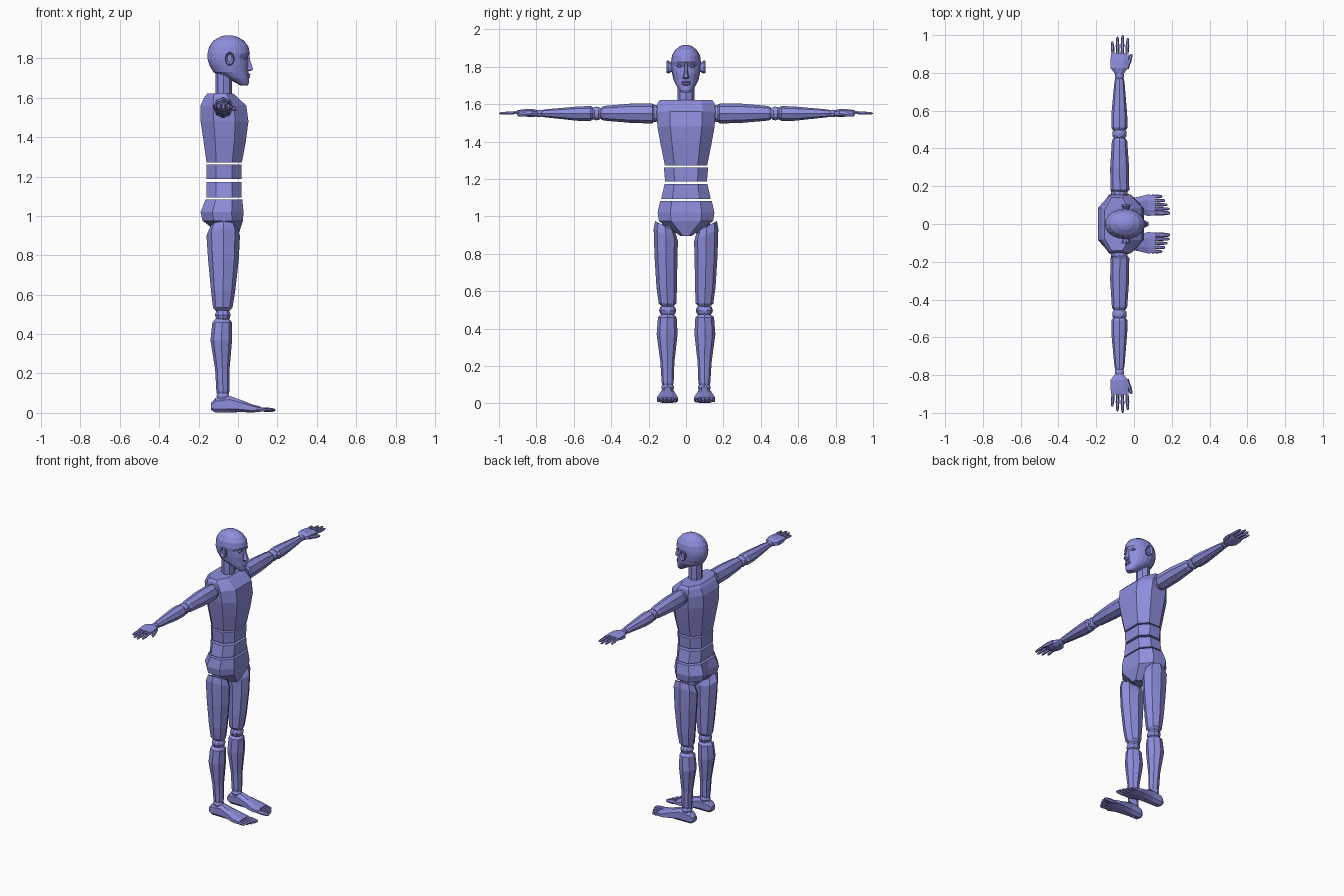
import bpy
import bmesh
from math import cos, sin, pi, exp
from mathutils import Matrix, Vector

default_cube = bpy.data.objects.get("Cube")
if default_cube:
    bpy.data.objects.remove(default_cube)

# One periwinkle colour for the whole figure
COLOUR = (0.27, 0.27, 0.72, 1)
skin = bpy.data.materials.new("periwinkle")
skin.use_nodes = True
skin.diffuse_color = COLOUR
shader = skin.node_tree.nodes["Principled BSDF"]
shader.inputs["Base Color"].default_value = COLOUR
shader.inputs["Roughness"].default_value = 0.7


def ngon(sides):
    """Unit polygon used as a limb section."""
    return [(cos(2 * pi * i / sides), sin(2 * pi * i / sides)) for i in range(sides)]


def chamfered(a, b):
    """Unit rectangle with cut corners and a point in the middle of each side."""
    return [(1, 0), (1, b), (a, 1), (0, 1), (-a, 1), (-1, b),
            (-1, 0), (-1, -b), (-a, -1), (0, -1), (a, -1), (1, -b)]


def finish(name, bm, paired):
    bmesh.ops.recalc_face_normals(bm, faces=bm.faces)
    mesh = bpy.data.meshes.new(name)
    bm.to_mesh(mesh)
    bm.free()
    mesh.materials.append(skin)
    obj = bpy.data.objects.new(name, mesh)
    bpy.context.collection.objects.link(obj)
    if paired:
        mirror = obj.modifiers.new("other_side", 'MIRROR')
        mirror.use_axis = (False, True, False)
    return obj


def loft(name, axis, section, rings, paired=False, reshape=None):
    """Skin rings (position, low u, high u, low v, high v) along an axis."""
    place = {'x': lambda t, u, v: (t, u, v),
             'y': lambda t, u, v: (u, t, v),
             'z': lambda t, u, v: (u, v, t)}[axis]
    bm = bmesh.new()
    loops = []
    for t, u0, u1, v0, v1 in rings:
        loops.append([bm.verts.new(place(t, (u0 + u1) / 2 + p * (u1 - u0) / 2,
                                         (v0 + v1) / 2 + q * (v1 - v0) / 2))
                      for p, q in section])
    count = len(section)
    for low, high in zip(loops, loops[1:]):
        for i in range(count):
            j = (i + 1) % count
            bm.faces.new((low[i], low[j], high[j], high[i]))
    bm.faces.new(loops[0])
    bm.faces.new(loops[-1])
    if reshape:
        for vert in bm.verts:
            reshape(vert.co)
    return finish(name, bm, paired)


def ball(name, centre, size, paired=True):
    bm = bmesh.new()
    bmesh.ops.create_uvsphere(bm, u_segments=10, v_segments=6, radius=1,
                              matrix=Matrix.Translation(centre) @ Matrix.Diagonal((*size, 1)))
    return finish(name, bm, paired)


def wide(*rows):
    """Rings of a centred part, given as (height, back, front, half width)."""
    return [(z, back, front, -w, w) for z, back, front, w in rows]


octagon = ngon(8)
torso = chamfered(0.45, 0.55)

# Torso blocks
loft("chest", 'z', torso, wide(
    (1.272, -.16, .02, .113), (1.38, -.175, .04, .135), (1.48, -.19, .053, .153),
    (1.56, -.19, .042, .157), (1.605, -.17, -.005, .152), (1.622, -.155, -.025, .14)))
loft("upper_waist", 'z', torso, wide((1.187, -.16, .018, .112), (1.262, -.16, .018, .118)))
loft("lower_waist", 'z', torso, wide((1.094, -.16, .018, .132), (1.172, -.16, .018, .115)))


def shape_pelvis(co):
    # Rear cleft, and a crotch raised at the back
    if co.x < -.1 and abs(co.y) < .01 and co.z < 1.05:
        co.x += .025
    if co.z < .95 and co.x < -.08:
        co.z += .03


loft("pelvis", 'z', torso, wide(
    (.895, -.11, .0, .03), (.935, -.165, .012, .085), (.975, -.18, .025, .145),
    (1.02, -.19, .028, .152), (1.083, -.165, .022, .138)), reshape=shape_pelvis)
loft("neck", 'z', octagon, wide((1.61, -.115, -.03, .045), (1.75, -.115, -.03, .045)))


# Head with pressed-in eye sockets
def press_sockets(co):
    if co.x > 0:
        dent = ((abs(co.y) - .035) / .02) ** 2 + ((co.z - 1.803) / .015) ** 2
        co.x -= .012 * exp(-dent)


head_section = [(cos(a) * (1 if cos(a) < 0 else .97 + .03 * cos(a)), sin(a))
                for a in [2 * pi * i / 20 for i in range(20)]]
loft("head", 'z', head_section, wide(
    (1.662, .012, .05, .022), (1.675, -.01, .056, .034), (1.7, -.06, .056, .052),
    (1.73, -.125, .053, .067), (1.765, -.145, .053, .075), (1.79, -.153, .053, .078),
    (1.803, -.155, .053, .079), (1.825, -.155, .06, .08), (1.86, -.146, .053, .075),
    (1.89, -.125, .03, .058), (1.91, -.09, -.005, .032), (1.917, -.065, -.03, .012)),
    reshape=press_sockets)

# Face
loft("nose", 'z', chamfered(.3, .5), wide(
    (1.735, .03, .062, .012), (1.742, .03, .077, .018), (1.757, .03, .073, .013),
    (1.79, .03, .062, .008), (1.82, .03, .058, .01)))
for name, z in (("lower_lip", 1.706), ("upper_lip", 1.718)):
    loft(name, 'z', octagon, wide(
        (z - .006, .03, .057, .018), (z, .03, .064, .026), (z + .006, .03, .057, .02)))
ball("eyes", (.036, .035, 1.803), (.011, .014, .008))
loft("ears", 'y', octagon, [
    (.07, -.055, -.03, 1.775, 1.815), (.096, -.066, -.018, 1.762, 1.834),
    (.104, -.064, -.022, 1.768, 1.83), (.094, -.055, -.03, 1.78, 1.82)], True)

# Arms
ball("shoulders", (-.078, .163, 1.55), (.046, .03, .046))
loft("upper_arms", 'y', octagon, [
    (.165, -.11, -.04, 1.51, 1.59), (.18, -.125, -.025, 1.496, 1.604),
    (.3, -.126, -.026, 1.5, 1.602), (.44, -.117, -.036, 1.512, 1.59),
    (.455, -.11, -.045, 1.52, 1.58)], True)
ball("elbows", (-.077, .478, 1.55), (.04, .036, .037))
loft("forearms", 'y', octagon, [
    (.495, -.11, -.045, 1.52, 1.58), (.51, -.12, -.034, 1.51, 1.59),
    (.58, -.12, -.036, 1.511, 1.587), (.75, -.104, -.05, 1.529, 1.572),
    (.77, -.1, -.054, 1.533, 1.568)], True)
ball("wrists", (-.077, .785, 1.55), (.025, .025, .02))

# Hands
loft("palms", 'y', torso, [
    (.795, -.1, -.055, 1.535, 1.567), (.825, -.124, -.033, 1.53, 1.575),
    (.87, -.125, -.028, 1.535, 1.572), (.903, -.12, -.03, 1.545, 1.567)], True)


def digit(name, axis, points, thickness):
    """Tapered finger or toe through a list of joints, slightly swollen at each."""
    start, end = Vector(points[0]), Vector(points[1])
    rings = []
    for step, girth in ((0, 1), (.3, .85), (.5, 1), (.75, .8), (.92, .7), (1, .3)):
        t, u, v = start.lerp(end, step)
        r = thickness * girth
        rings.append((t, u - r, u + r, v - r, v + r))
    loft(name, axis, ngon(6), rings, True)


for i, (name, tip) in enumerate((("little", .967), ("ring", .992),
                                 ("middle", 1), ("index", .985))):
    x = -.11 + .024 * i
    digit(name + "_fingers", 'y', ((.89, x, 1.556), (tip, x - .006 + .004 * i, 1.55)), .01)
digit("thumbs", 'y', ((.82, -.04, 1.55), (.9, -.014, 1.54)), .013)


# Legs, with thigh tops sloping up to the outside
def slope_top(co):
    if co.z > .85:
        co.z += .5 * (co.y - .107)


ball("hips", (-.075, .088, .94), (.055, .045, .045))
loft("thighs", 'z', octagon, [
    (.515, -.11, -.045, .07, .125), (.535, -.127, -.028, .052, .146),
    (.62, -.137, -.014, .048, .158), (.78, -.152, .004, .046, .168),
    (.9, -.16, .01, .043, .173), (.945, -.14, -.005, .06, .165)], True, slope_top)
ball("knees", (-.077, .098, .497), (.042, .046, .035))
loft("shins", 'z', octagon, [
    (.085, -.105, -.05, .073, .122), (.11, -.11, -.043, .066, .13),
    (.22, -.116, -.043, .062, .137), (.37, -.14, -.03, .045, .157),
    (.46, -.13, -.03, .05, .15), (.478, -.115, -.045, .07, .13)], True)
ball("ankles", (-.077, .098, .085), (.034, .034, .028))

# Feet
loft("feet", 'x', torso, [
    (-.137, .08, .118, .015, .05), (-.115, .068, .13, .002, .075),
    (-.045, .066, .132, .002, .087), (.02, .055, .143, .004, .064),
    (.075, .043, .156, .002, .042), (.115, .045, .152, .006, .032)], True)
for i, (name, tip) in enumerate((("big", .19), ("second", .188), ("third", .178),
                                 ("fourth", .165), ("small", .15))):
    y = .058 + .022 * i
    digit(name + "_toes", 'x', ((.095, y, .019), (tip, y, .014)), .014 if i == 0 else .01)
